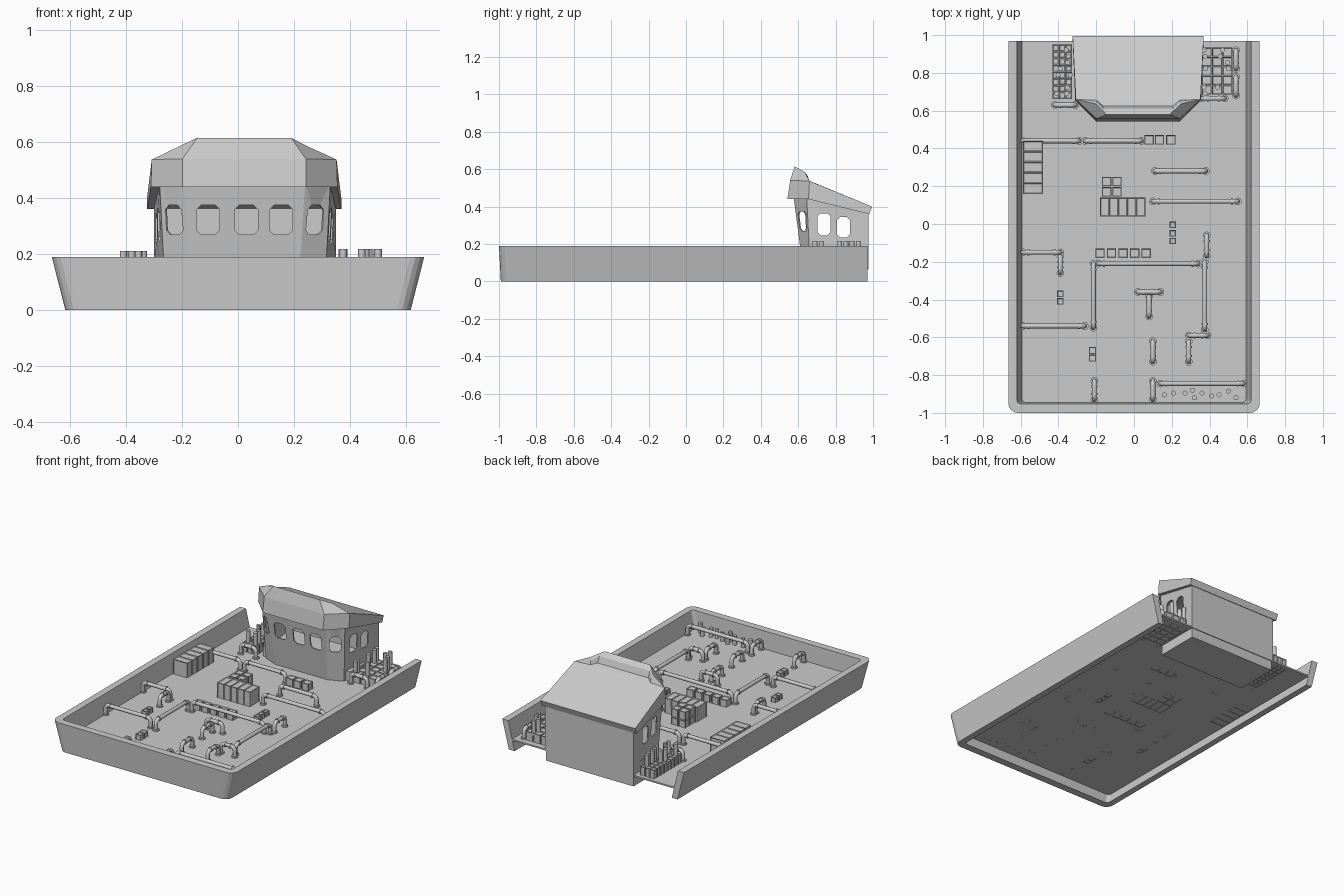
import bpy, bmesh, math, random
from mathutils import Matrix, Vector

if "Cube" in bpy.data.objects:
    bpy.data.objects.remove(bpy.data.objects["Cube"])

random.seed(4)
DECK = 0.075
BASE = DECK - 0.011


def finish(bm, name, smooth=False):
    bmesh.ops.recalc_face_normals(bm, faces=bm.faces)
    me = bpy.data.meshes.new(name)
    bm.to_mesh(me)
    bm.free()
    ob = bpy.data.objects.new(name, me)
    bpy.context.collection.objects.link(ob)
    if smooth:
        bpy.ops.object.select_all(action='DESELECT')
        bpy.context.view_layer.objects.active = ob
        ob.select_set(True)
        bpy.ops.object.shade_smooth_by_angle(angle=math.radians(40))
    return ob


def add_box(bm, x0, x1, y0, y1, z0, z1):
    m = Matrix.Translation(((x0 + x1) / 2, (y0 + y1) / 2, (z0 + z1) / 2)) @ \
        Matrix.Diagonal((x1 - x0, y1 - y0, z1 - z0, 1))
    return bmesh.ops.create_cube(bm, size=1, matrix=m)['verts']


def add_crate(bm, x, y, sx, sy, z0, z1):
    # box with a recessed panel on each side
    vs = add_box(bm, x - sx / 2, x + sx / 2, y - sy / 2, y + sy / 2, z0, z1)
    faces = list({f for v in vs for f in v.link_faces})
    bmesh.ops.recalc_face_normals(bm, faces=faces)
    bmesh.ops.inset_individual(bm, faces=faces, thickness=min(sx, sy) * 0.12, depth=-0.004)


def add_cyl(bm, p, r, h, axis=(0, 0, 1), seg=12):
    rot = Vector((0, 0, 1)).rotation_difference(Vector(axis)).to_matrix().to_4x4()
    bmesh.ops.create_cone(bm, cap_ends=True, segments=seg, radius1=r, radius2=r, depth=h,
                          matrix=Matrix.Translation(p) @ rot)


# hull wall: flared U-shaped bulwark, open at the stern
def wall_ring(bm, w, f, z, c=0.05):
    pts = [(-w, 0.97)]
    pts += [(-w + c - c * math.cos(a), f + c - c * math.sin(a))
            for a in [i * math.pi / 8 for i in range(5)]]
    pts += [(-x, y) for x, y in reversed(pts)]
    return [bm.verts.new((x, y, z)) for x, y in pts]


bm = bmesh.new()
rings = [wall_ring(bm, 0.665, -1.0, 0.19), wall_ring(bm, 0.617, -0.99, 0),
         wall_ring(bm, 0.575, -0.94, 0, 0.02), wall_ring(bm, 0.62, -0.952, 0.19, 0.02)]
for k in range(4):
    a, b = rings[k], rings[(k + 1) % 4]
    for i in range(len(a) - 1):
        bm.faces.new((a[i], a[i + 1], b[i + 1], b[i]))
for i in (0, -1):
    bm.faces.new([r[i] for r in rings])
finish(bm, "hull_wall")

bm = bmesh.new()
add_box(bm, -0.597, 0.597, -0.948, 0.97, DECK - 0.01, DECK)
finish(bm, "deck")

# wheelhouse body: hollow, leaning forward, with faceted front corners
CX = 0.025


def house_loop(bm, back, side, sy, front, fy, zb, zf):
    half = [(-back, 0.975, zb), (-side, sy, zf), (-front, fy, zf)]
    pts = half + [(-x, y, z) for x, y, z in reversed(half)]
    return [bm.verts.new((x + CX, y, z)) for x, y, z in pts]


bm = bmesh.new()
low = house_loop(bm, 0.325, 0.285, 0.665, 0.19, 0.626, BASE, BASE)
top = house_loop(bm, 0.325, 0.305, 0.645, 0.215, 0.575, 0.375, 0.455)
for i in range(6):
    j = (i + 1) % 6
    bm.faces.new((low[i], low[j], top[j], top[i]))
bm.faces.new(low)
bm.faces.new((top[0], top[1], top[4], top[5]))
bm.faces.new(top[1:5])
house = finish(bm, "wheelhouse_body")
sol = house.modifiers.new("walls", 'SOLIDIFY')
sol.thickness = 0.012
sol.offset = -1

# window cutters with clipped corners
bm = bmesh.new()


def add_window(x, y, z, w, h, depth, turn):
    c = 0.016
    a, b = w / 2, h / 2
    prof = [(-a + c, -b), (a - c, -b), (a, -b + c), (a, b - c),
            (a - c, b), (-a + c, b), (-a, b - c), (-a, -b + c)]
    m = Matrix.Translation((x, y, z)) @ Matrix.Rotation(turn, 4, 'Z')
    r = [[bm.verts.new(m @ Vector((u, s * depth / 2, v))) for u, v in prof] for s in (-1, 1)]
    for i in range(8):
        j = (i + 1) % 8
        bm.faces.new((r[0][i], r[0][j], r[1][j], r[1][i]))
    bm.faces.new(r[0])
    bm.faces.new(r[1])


for x in (-0.107, 0.03, 0.154):
    add_window(x, 0.59, 0.322, 0.082, 0.106, 0.12, 0)
for s in (-1, 1):
    add_window(CX + s * 0.255, 0.617, 0.322, 0.07, 0.106, 0.08, s * math.radians(37))
add_window(CX, 0.738, 0.305, 0.07, 0.118, 1.0, math.pi / 2)
add_window(CX, 0.842, 0.29, 0.068, 0.108, 1.0, math.pi / 2)
cutter = finish(bm, "window_cutter")
cutter.hide_render = True
cutter.display_type = 'WIRE'
cut = house.modifiers.new("windows", 'BOOLEAN')
cut.operation = 'DIFFERENCE'
cut.object = cutter
cut.solver = 'EXACT'

# wheelhouse foundation below the deck
bm = bmesh.new()
add_box(bm, CX - 0.32, CX + 0.32, 0.68, 0.97, 0.0, 0.14)
finish(bm, "wheelhouse_base")

# roof: sloping slab with a deep faceted brow and a raised front lip
bm = bmesh.new()


def mirrored(half):
    pts = half + [(-x, y, z) for x, y, z in reversed(half)]
    return [bm.verts.new((x + CX - 0.003, y, z)) for x, y, z in pts]


B = mirrored([(-0.347, 0.98, 0.36), (-0.333, 0.655, 0.44), (-0.22, 0.542, 0.44)])
T = mirrored([(-0.347, 0.995, 0.40), (-0.33, 0.66, 0.537), (-0.22, 0.557, 0.54)])
C = mirrored([(-0.225, 0.635, 0.585), (-0.168, 0.58, 0.615)])
R = mirrored([(-0.22, 0.65, 0.565), (-0.185, 0.61, 0.59)])
D = mirrored([(-0.22, 0.655, 0.54), (-0.185, 0.625, 0.55)])
for i in range(6):
    j = (i + 1) % 6
    bm.faces.new((B[i], B[j], T[j], T[i]))
bm.faces.new((B[0], B[1], B[4], B[5]))
bm.faces.new(B[1:5])
for i in range(3):
    bm.faces.new((T[i + 1], T[i + 2], C[i + 1], C[i]))
    bm.faces.new((C[i], C[i + 1], R[i + 1], R[i]))
    bm.faces.new((R[i], R[i + 1], D[i + 1], D[i]))
bm.faces.new((T[1], C[0], R[0], D[0]))
bm.faces.new((T[4], C[3], R[3], D[3]))
bm.faces.new((T[0], T[1], D[0], D[3], T[4], T[5]))
bm.faces.new(D)
finish(bm, "wheelhouse_roof")

# deck pipes: arched runs with collars and floor flanges
PIPES = [(-.59, .44, -.29, .44), (-.26, .44, .04, .44), (.11, .28, .38, .28), (.10, .12, .55, .12),
         (-.59, -.15, -.39, -.15), (-.39, -.17, -.39, -.26), (-.19, -.21, .34, -.21),
         (-.215, -.21, -.215, -.55), (.375, -.2, .375, -.56), (.385, -.06, .385, -.17),
         (.02, -.36, .14, -.36), (.08, -.38, .08, -.49), (-.59, -.54, -.26, -.54),
         (.29, -.59, .39, -.59), (.1, -.62, .1, -.73), (.29, -.62, .29, -.73),
         (-.21, -.83, -.21, -.93), (.1, -.83, .1, -.93), (.14, -.845, .58, -.845),
         (-.42, .63, -.31, .63), (.36, .665, .48, .665), (.54, .92, .54, .82), (.54, .78, .54, .68)]
curve = bpy.data.curves.new("deck_pipes", 'CURVE')
curve.dimensions = '3D'
curve.bevel_depth = 0.0125
curve.bevel_resolution = 2
fl = bmesh.new()
for x0, y0, x1, y1 in PIPES:
    a, b = Vector((x0, y0, 0)), Vector((x1, y1, 0))
    d = (b - a).normalized()
    ztop, r = DECK + 0.065, 0.025
    pts = []
    for p, s in ((a, 1), (b, -1)):
        half = [p + Vector((0, 0, BASE))]
        for i in range(5):
            t = i * math.pi / 8
            half.append(p + d * s * r * (1 - math.cos(t)) + Vector((0, 0, ztop - r + r * math.sin(t))))
        pts += half if s == 1 else half[::-1]
        add_cyl(fl, p + Vector((0, 0, DECK + 0.003)), 0.02, 0.012)
        add_cyl(fl, p + d * s * (r + 0.006) + Vector((0, 0, ztop)), 0.0165, 0.01, d)
    sp = curve.splines.new('POLY')
    sp.points.add(len(pts) - 1)
    for q, p in zip(sp.points, pts):
        q.co = (*p, 1)
bpy.context.collection.objects.link(bpy.data.objects.new("deck_pipes", curve))
finish(fl, "pipe_flanges", True)

# crates
bm = bmesh.new()
for x in (.08, .135, .195):
    add_crate(bm, x, .445, .05, .05, BASE, DECK + .05)
for x in (-.145, -.09):
    for y in (.17, .225):
        for k in (0, 1):
            add_crate(bm, x, y, .05, .05, BASE + k * .06, BASE + k * .06 + .058)
for i in range(5):
    add_crate(bm, -.18 + i * .061, -.155, .05, .05, BASE, DECK + .05)
for x, y, s in [(.205, -.005, .034), (.205, -.05, .034), (.205, -.09, .034), (-.39, -.37, .034),
                (-.39, -.41, .034), (-.22, -.67, .038), (-.22, -.71, .038)]:
    add_crate(bm, x, y, s, s, BASE, DECK + s)
finish(bm, "crates")

# long ribbed containers
bm = bmesh.new()
for i in range(5):
    add_crate(bm, -.535, .188 + i * .056, .105, .056, BASE, DECK + .1)
    add_crate(bm, -.156 + i * .048, .09, .048, .10, BASE, DECK + .1)
finish(bm, "containers")

# bottle racks beside the wheelhouse
bm = bmesh.new()
for i in range(8):
    for x in (-.415, -.38, -.345):
        add_crate(bm, x, .68 + i * .036, .033, .034, BASE, DECK + .06)
for i in range(5):
    for x in (.385, .44, .495):
        add_crate(bm, x, .71 + i * .05, .052, .048, BASE, DECK + .06)
finish(bm, "bottle_racks")

# bottles in the racks and drums at the bow
bm = bmesh.new()
for i in range(8):
    for x, top_z, w in ((-.395, .21, .018), (-.345, .21, .015), (.38, .217, .02), (.47, .217, .035)):
        if random.random() < 0.8:
            add_cyl(bm, (x + random.uniform(-w, w), .69 + i * .033, (top_z + .12) / 2), .013, top_z - .12)
for x, y in [(.16, -.905), (.21, -.895), (.27, -.895), (.31, -.88), (.32, -.92), (.36, -.895),
             (.41, -.91), (.45, -.905), (.5, -.885), (.54, -.92)]:
    add_cyl(bm, (x, y, (BASE + .135) / 2), .013, .135 - BASE)
finish(bm, "bottles", True)
